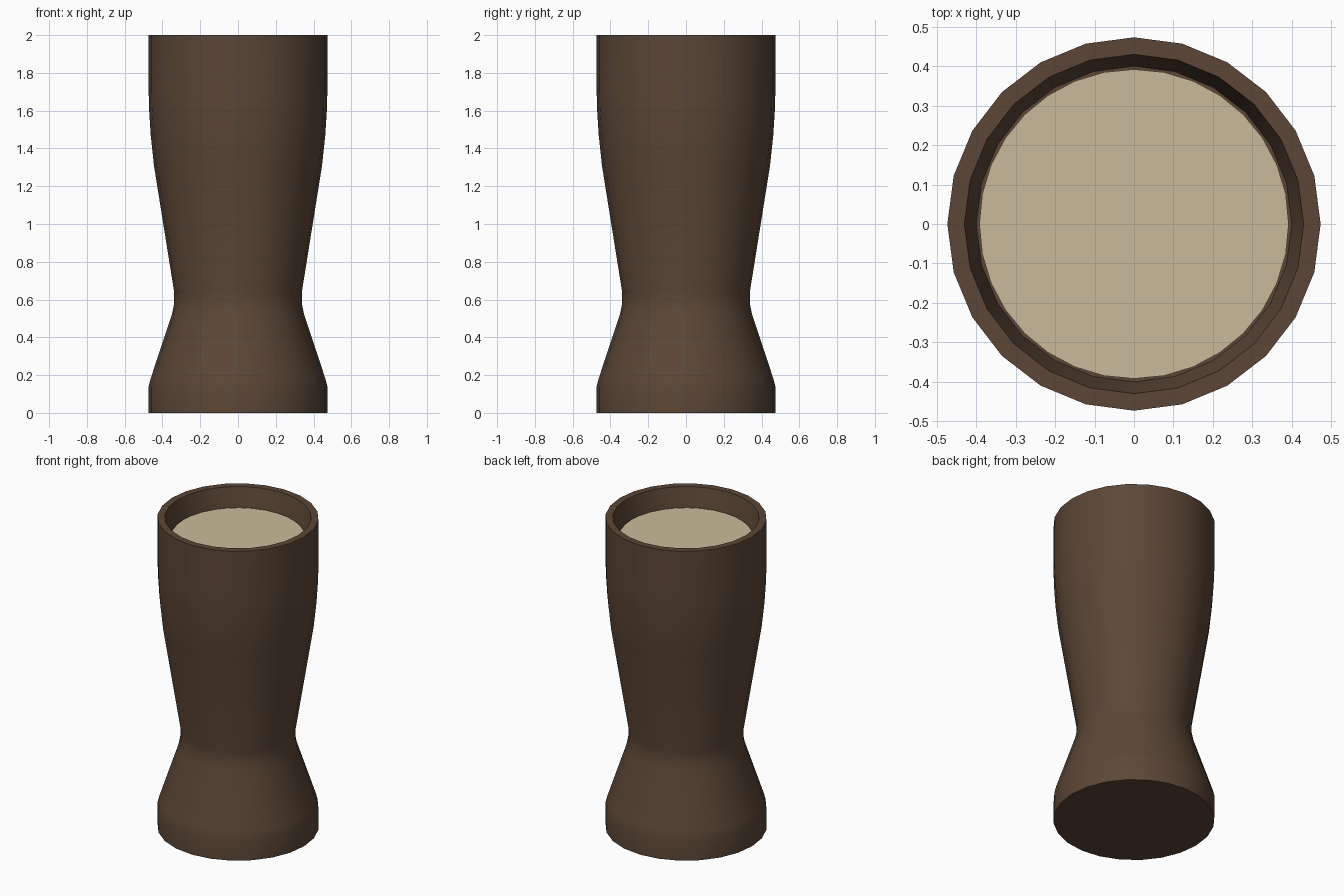
import bpy, bmesh, math

if "Cube" in bpy.data.objects:
    bpy.data.objects.remove(bpy.data.objects["Cube"])


def material(name, rgb):
    m = bpy.data.materials.new(name)
    m.diffuse_color = (*rgb, 1)
    m.use_nodes = True
    m.node_tree.nodes["Principled BSDF"].inputs["Base Color"].default_value = m.diffuse_color
    return m


def lathe(name, profile, sides, mat):
    """Spin (radius, z) points around z, closing both ends with flat caps."""
    bm = bmesh.new()
    rings = []
    for r, z in profile:
        rings.append([bm.verts.new((r * math.cos(2 * math.pi * i / sides),
                                    r * math.sin(2 * math.pi * i / sides), z))
                      for i in range(sides)])
    for a, b in zip(rings, rings[1:]):
        for i in range(sides):
            j = (i + 1) % sides
            bm.faces.new((a[i], a[j], b[j], b[i]))
    bm.faces.new(rings[0][::-1])
    bm.faces.new(rings[-1])
    me = bpy.data.meshes.new(name)
    bm.to_mesh(me)
    bm.free()
    ob = bpy.data.objects.new(name, me)
    bpy.context.collection.objects.link(ob)
    me.materials.append(mat)
    bpy.ops.object.select_all(action='DESELECT')
    ob.select_set(True)
    bpy.context.view_layer.objects.active = ob
    bpy.ops.object.shade_smooth_by_angle(angle=math.radians(30))
    return ob


wood = material("dark_wood", (0.105, 0.062, 0.037))
skin = material("drum_skin", (0.58, 0.50, 0.32))

# Goblet shell: flared foot, waist, bowl, rim, then the recess inside the rim
lathe("drum_shell", [
    (0.473, 0.0), (0.473, 0.14), (0.463, 0.18), (0.35, 0.52), (0.338, 0.58),
    (0.338, 0.64), (0.445, 1.31), (0.462, 1.47), (0.471, 1.61), (0.473, 1.70),
    (0.473, 2.0), (0.43, 2.0), (0.40, 1.86)], 24, wood)

# Taut skin set just below the rim
lathe("drum_head", [(0.392, 1.86), (0.392, 1.88)], 32, skin)
